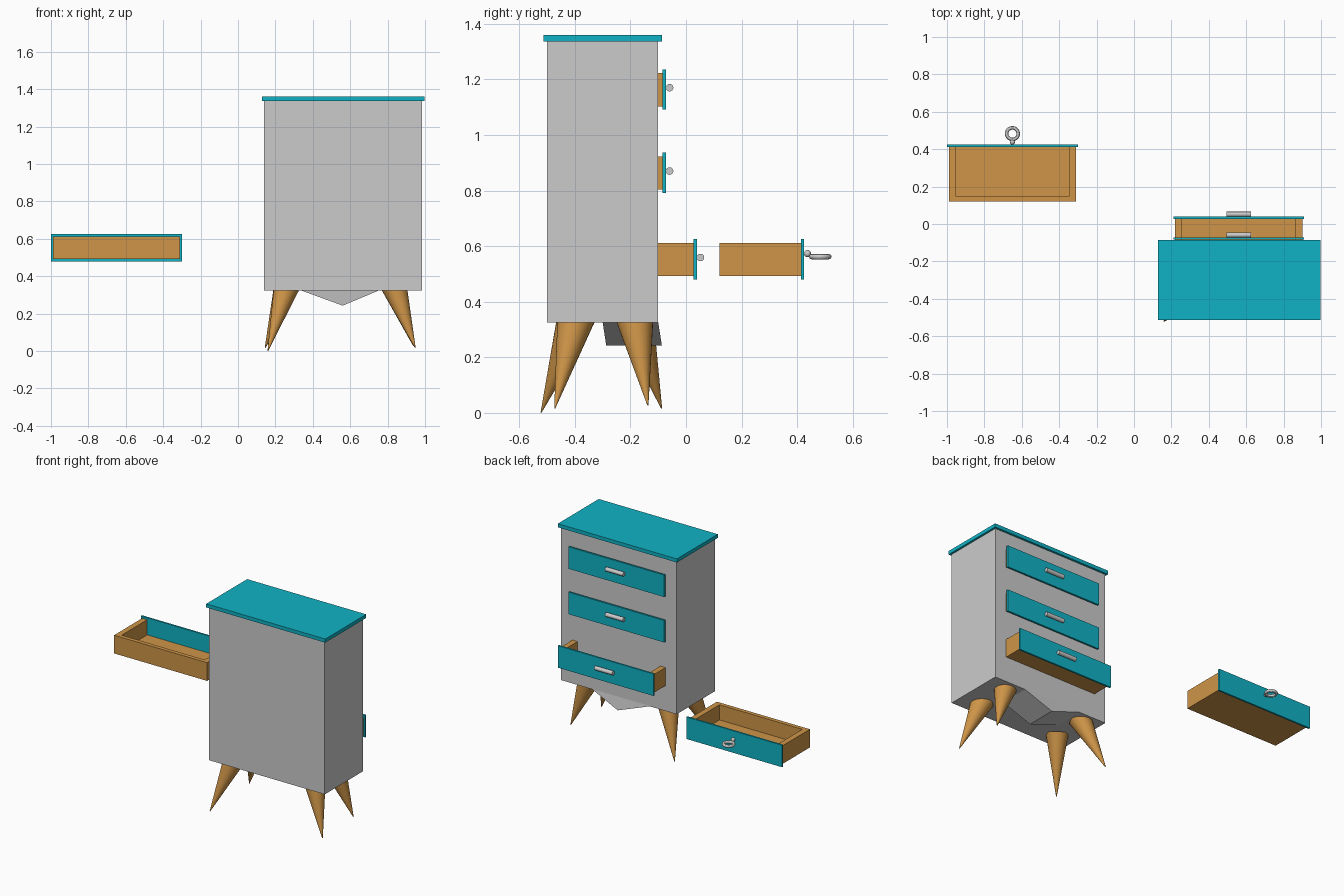
import bpy, bmesh
from mathutils import Vector

if "Cube" in bpy.data.objects:
    bpy.data.objects.remove(bpy.data.objects["Cube"])


def material(name, rgb):
    m = bpy.data.materials.new(name)
    m.diffuse_color = (*rgb, 1)
    m.use_nodes = True
    m.node_tree.nodes["Principled BSDF"].inputs["Base Color"].default_value = m.diffuse_color
    return m


TEAL = material("teal_paint", (0.005, 0.45, 0.56))
WOOD = material("warm_wood", (0.62, 0.30, 0.065))


def finish(bm, name, mat=None, smooth=False):
    bmesh.ops.recalc_face_normals(bm, faces=bm.faces[:])
    for f in bm.faces:
        f.smooth = smooth
    me = bpy.data.meshes.new(name)
    bm.to_mesh(me)
    bm.free()
    ob = bpy.data.objects.new(name, me)
    bpy.context.collection.objects.link(ob)
    if mat:
        me.materials.append(mat)
    if smooth:
        bpy.ops.object.select_all(action='DESELECT')
        ob.select_set(True)
        bpy.context.view_layer.objects.active = ob
        bpy.ops.object.shade_smooth_by_angle()
    return ob


def add_box(bm, x, y, z):
    v = bmesh.ops.create_cube(bm, size=1)["verts"]
    for p in v:
        p.co = [a + (b - a) * (c + 0.5) for (a, b), c in zip((x, y, z), p.co)]


def box(name, x, y, z, mat=None):
    bm = bmesh.new()
    add_box(bm, x, y, z)
    return finish(bm, name, mat)


def rod(name, a, b, r1, r2, sides, mat=None):
    a, b = Vector(a), Vector(b)
    bm = bmesh.new()
    bmesh.ops.create_cone(bm, cap_ends=True, segments=sides, radius1=r1,
                          radius2=r2, depth=(b - a).length)
    bm.transform(Vector((0, 0, 1)).rotation_difference(b - a).to_matrix().to_4x4())
    bmesh.ops.translate(bm, verts=bm.verts[:], vec=(a + b) / 2)
    return finish(bm, name, mat, True)


def drawer(name, cx, front, cz):
    """Open tray with a painted panel; front is the panel's outer face."""
    y0, y1 = front - 0.305, front - 0.012
    x0, x1, z0, z1 = cx - 0.34, cx + 0.34, cz - 0.06, cz + 0.06
    # U-shaped rim profile extruded up from a full floor slab
    bm = bmesh.new()
    t, zf = 0.037, z0 + 0.02
    outer = [(x0, y1), (x0, y0), (x1, y0), (x1, y1)]
    inner = [(x1 - t, y1), (x1 - t, y0 + 0.027), (x0 + t, y0 + 0.027), (x0 + t, y1)]
    rim = bm.faces.new([bm.verts.new((*p, zf)) for p in outer + inner])
    top = bmesh.ops.extrude_face_region(bm, geom=[rim])["geom"]
    for v in top:
        if isinstance(v, bmesh.types.BMVert):
            v.co.z = z1
    add_box(bm, (x0, x1), (y0, y1), (z0, zf))
    finish(bm, name + "_tray", WOOD)
    box(name + "_panel", (cx - 0.35, cx + 0.35), (y1, front),
        (cz - 0.072, cz + 0.073), TEAL)


# Cabinet body and overhanging top
box("cabinet_body", (0.138, 0.984), (-0.5, -0.1), (0.325, 1.337))
box("cabinet_top", (0.127, 0.997), (-0.513, -0.086), (1.336, 1.36), TEAL)

# Pointed apron hanging below the body
bm = bmesh.new()
rings = [[bm.verts.new(p) for p in ((0.33, y, 0.327), (0.76, y, 0.327), (0.56, y + 0.013, 0.243))]
         for y in (-0.30, -0.1)]
for r in rings:
    bm.faces.new(r)
for i in range(3):
    j = (i + 1) % 3
    bm.faces.new((rings[0][i], rings[0][j], rings[1][j], rings[1][i]))
finish(bm, "apron")

# Splayed, slightly uneven tapered legs
for name, top, tip in (
        ("front_left_leg", (0.26, -0.395, 0.345), (0.16, -0.521, 0.002)),
        ("front_right_leg", (0.835, -0.395, 0.345), (0.948, -0.472, 0.017)),
        ("back_left_leg", (0.26, -0.185, 0.345), (0.145, -0.088, 0.017)),
        ("back_right_leg", (0.835, -0.185, 0.345), (0.939, -0.137, 0.027))):
    rod(name, top, tip, 0.069, 0.002, 24, WOOD)

# Three drawers in the cabinet, each with a bar handle
for name, front, cz in (("top_drawer", -0.072, 1.163),
                        ("middle_drawer", -0.072, 0.863),
                        ("bottom_drawer", 0.039, 0.552)):
    drawer(name, 0.56, front, cz)
    y, z = front + 0.013, cz + 0.007
    rod(name + "_handle", (0.495, y, z), (0.626, y, z), 0.0135, 0.0135, 24)

# Loose drawer with a ring pull
drawer("loose_drawer", -0.65, 0.425, 0.552)
bm = bmesh.new()
bmesh.ops.create_uvsphere(bm, u_segments=16, v_segments=8, radius=0.013)
bmesh.ops.translate(bm, verts=bm.verts[:], vec=(-0.65, 0.437, 0.573))
finish(bm, "ring_mount", None, True)
bpy.ops.mesh.primitive_torus_add(location=(-0.65, 0.483, 0.562), major_segments=32,
                                 minor_segments=12, major_radius=0.031, minor_radius=0.0095)
bpy.context.object.name = "ring_pull"
bpy.ops.object.shade_smooth_by_angle()
